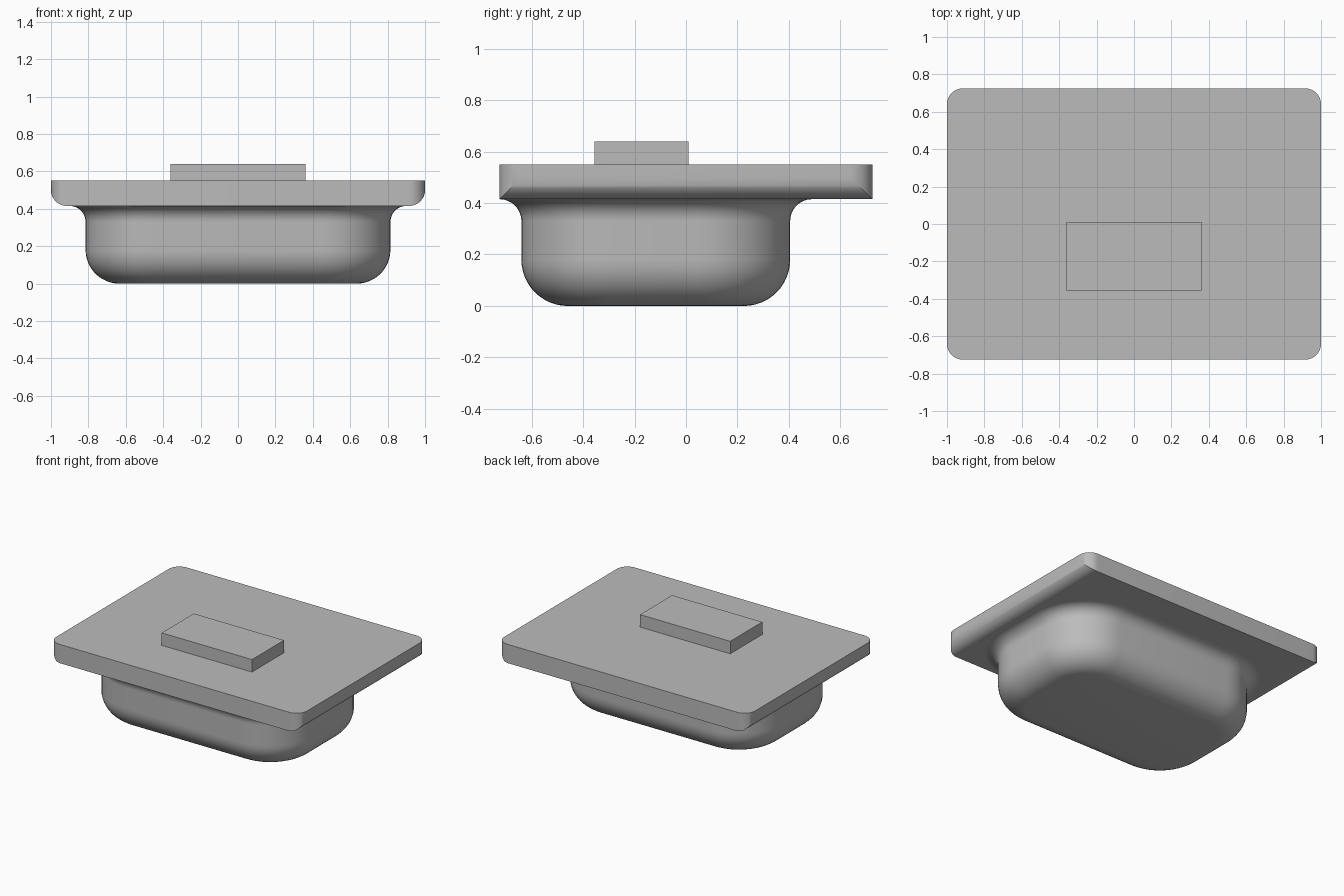
import bpy, bmesh, math

cube = bpy.data.objects.get("Cube")
if cube:
    bpy.data.objects.remove(cube, do_unlink=True)

grey = bpy.data.materials.new("plain_grey")
grey.use_nodes = True
colour = (0.5, 0.5, 0.5, 1)
grey.diffuse_color = colour
grey.node_tree.nodes["Principled BSDF"].inputs["Base Color"].default_value = colour


def loft(name, rings, smooth=True):
    """Join equal-length rings of points into a closed solid."""
    bm = bmesh.new()
    loops = [[bm.verts.new(p) for p in ring] for ring in rings]
    for a, b in zip(loops, loops[1:]):
        for i in range(len(a)):
            j = (i + 1) % len(a)
            bm.faces.new((a[i], a[j], b[j], b[i]))
    bm.faces.new(loops[0][::-1])
    bm.faces.new(loops[-1])
    bmesh.ops.recalc_face_normals(bm, faces=bm.faces)
    mesh = bpy.data.meshes.new(name)
    bm.to_mesh(mesh)
    bm.free()
    mesh.materials.append(grey)
    obj = bpy.data.objects.new(name, mesh)
    bpy.context.collection.objects.link(obj)
    if smooth:
        bpy.ops.object.select_all(action="DESELECT")
        obj.select_set(True)
        bpy.context.view_layer.objects.active = obj
        bpy.ops.object.shade_smooth_by_angle(angle=math.radians(30))
    return obj


def rounded_rect(hx, hy, r, cy, z, steps=12):
    """Horizontal rounded rectangle, counter-clockwise."""
    points = []
    for k, (sx, sy) in enumerate([(1, 1), (-1, 1), (-1, -1), (1, -1)]):
        for i in range(steps + 1):
            a = math.pi / 2 * (k + i / steps)
            points.append((sx * (hx - r) + r * math.cos(a),
                           cy + sy * (hy - r) + r * math.sin(a), z))
    return points


# Top plate: corners rounded in plan, underside rounded along both ends
TOP, UNDER, HALF_X, HALF_Y, R = 0.55, 0.415, 1.0, 0.725, 0.085
STEPS = 12
angles = [math.pi / 2 * i / STEPS for i in range(STEPS + 1)]
sections = [(-1, a) for a in reversed(angles)] + [(1, a) for a in angles]
plate_rings = []
for side, a in sections:
    x = side * (HALF_X - R + R * math.sin(a))
    drop = R * (1 - math.cos(a))
    y, z = HALF_Y - drop, UNDER + drop
    plate_rings.append([(x, -y, z), (x, y, z), (x, y, TOP), (x, -y, TOP)])
loft("top_plate", plate_rings)

# Basin: rounded floor, straight walls, flared neck under the plate
BX, BY, CY, CORNER, FLOOR_R, FLARE = 0.815, 0.5225, -0.1175, 0.36, 0.18, 0.085
profile = [(FLOOR_R * (math.sin(a) - 1), FLOOR_R * (1 - math.cos(a))) for a in angles]
profile += [(FLARE * (1 - math.cos(a)), UNDER - FLARE + FLARE * math.sin(a))
            for a in angles]
loft("basin", [rounded_rect(BX + o, BY + o, CORNER + o, CY, z) for o, z in profile])

# Raised block on the plate
loft("raised_block", [[(-0.36, -0.355, z), (0.36, -0.355, z),
                       (0.36, 0.01, z), (-0.36, 0.01, z)] for z in (TOP, 0.64)],
     smooth=False)
